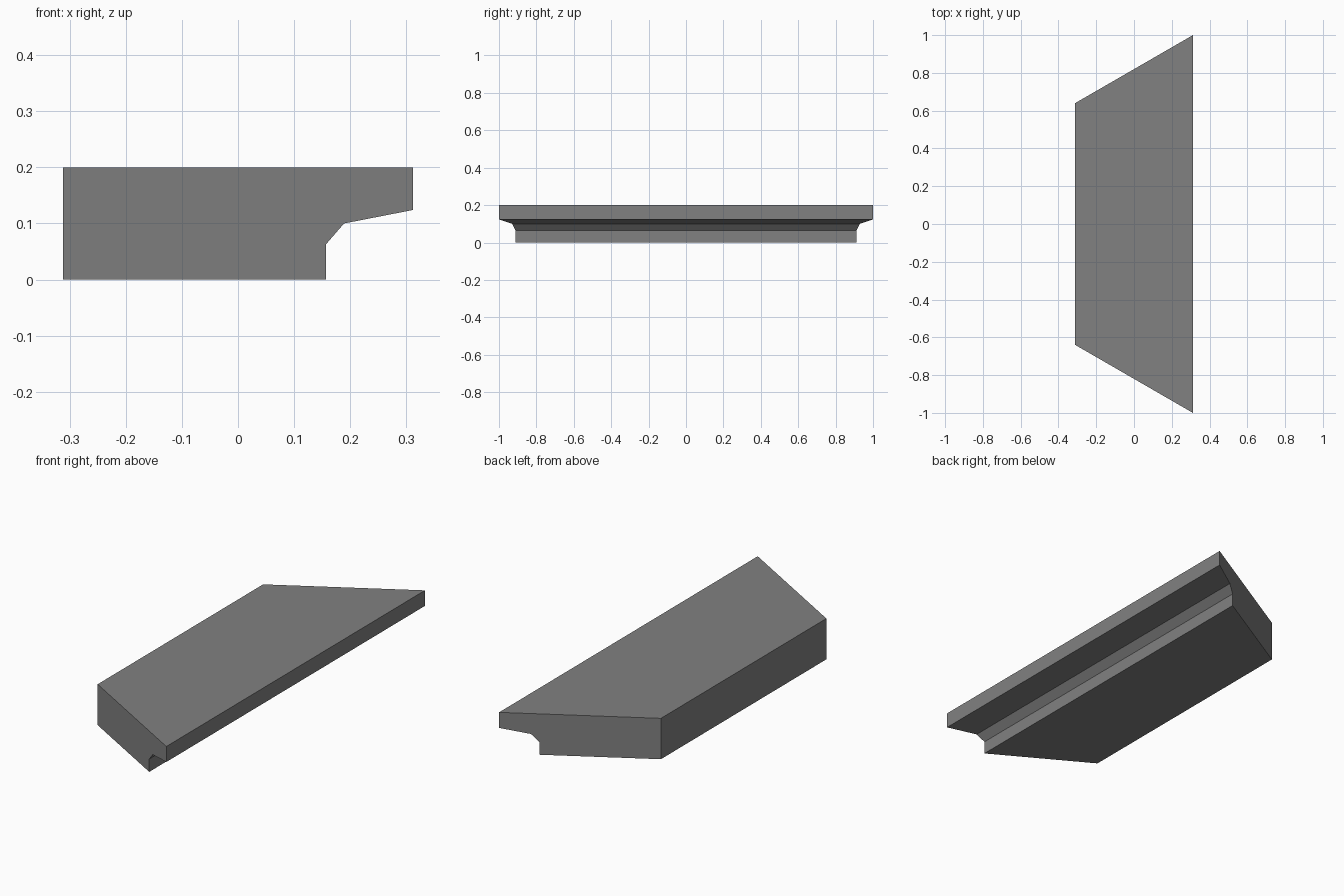
import bpy
import bmesh
from math import radians, tan

cube = bpy.data.objects.get("Cube")
if cube:
    bpy.data.objects.remove(cube, do_unlink=True)

# Plain grey stone
stone = bpy.data.materials.new("grey_stone")
stone.use_nodes = True
GREY = (0.22, 0.22, 0.22, 1)
stone.diffuse_color = GREY
stone.node_tree.nodes["Principled BSDF"].inputs["Base Color"].default_value = GREY

# Section of the ledge (x, z): square back, stepped lip on the +x side
HALF_WIDTH = 0.312
PROFILE = [(-HALF_WIDTH, 0), (0.157, 0), (0.157, 0.063), (0.189, 0.1),
           (HALF_WIDTH, 0.124), (HALF_WIDTH, 0.2), (-HALF_WIDTH, 0.2)]


def half_length(x):
    """Mitred ends: the block tapers at 30 degrees away from the lip."""
    return 1 - (HALF_WIDTH - x) * tan(radians(30))


# Sweep the section between the two mitred ends
bm = bmesh.new()
front, back = ([bm.verts.new((x, side * half_length(x), z)) for x, z in PROFILE]
               for side in (-1, 1))
bm.faces.new(front)
bm.faces.new(back[::-1])
for i in range(len(PROFILE)):
    j = (i + 1) % len(PROFILE)
    bm.faces.new((front[i], back[i], back[j], front[j]))
bmesh.ops.recalc_face_normals(bm, faces=bm.faces)

mesh = bpy.data.meshes.new("mitred_ledge")
bm.to_mesh(mesh)
bm.free()
mesh.materials.append(stone)
ledge = bpy.data.objects.new("mitred_ledge", mesh)
bpy.context.collection.objects.link(ledge)
